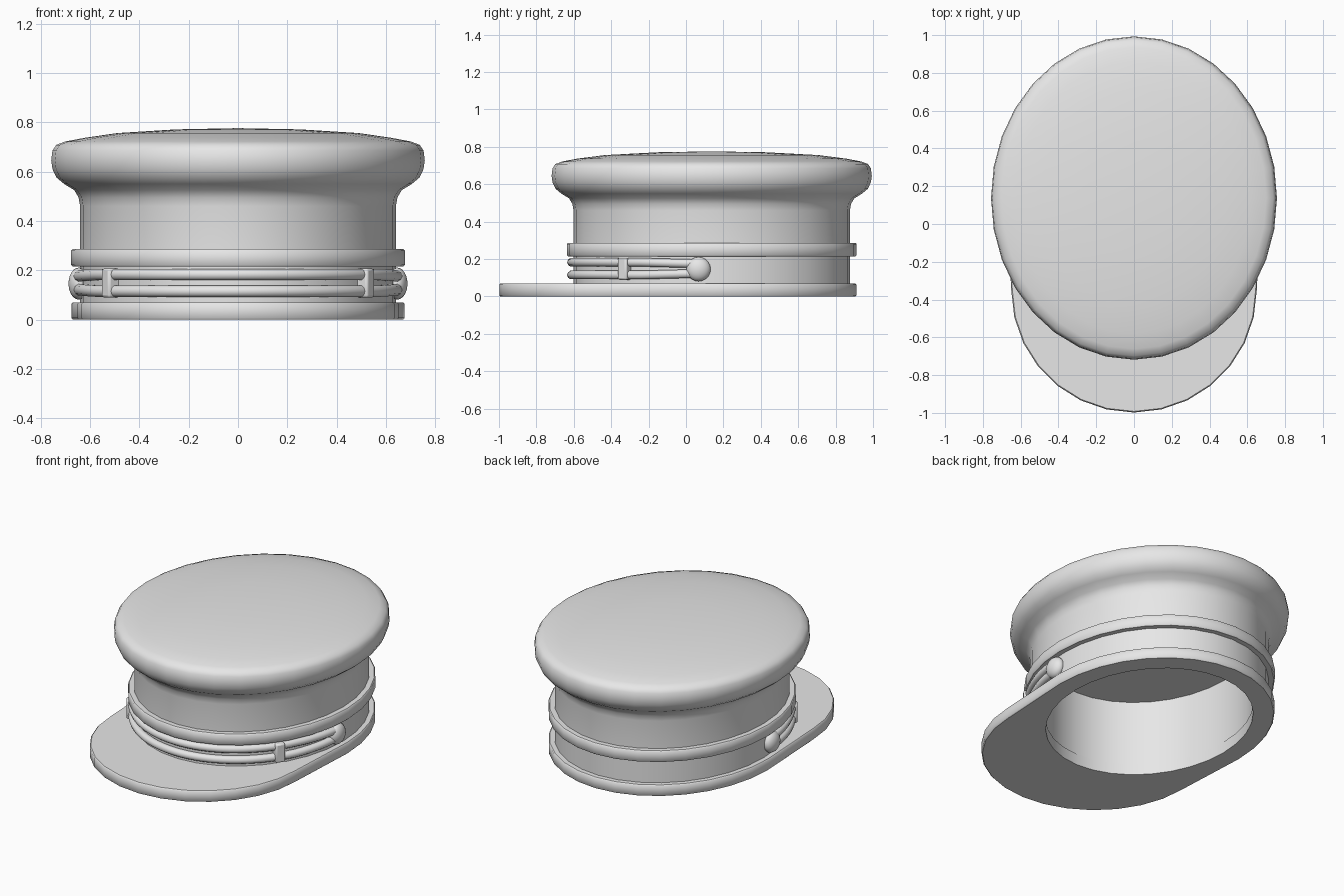
import bpy, bmesh, math

if "Cube" in bpy.data.objects:
    bpy.data.objects.remove(bpy.data.objects["Cube"])

N = 32          # sides of the oval
CY = 0.1375     # centre of the oval in y

grey = bpy.data.materials.new("plain_grey")
grey.diffuse_color = (0.8, 0.8, 0.8, 1)
grey.use_nodes = True
grey.node_tree.nodes["Principled BSDF"].inputs["Base Color"].default_value = grey.diffuse_color


def oval(r, t):
    """Point on the head oval, slightly longer in y than in x."""
    return r * math.cos(t), CY + (r + 0.099 * min(1, r / 0.6)) * math.sin(t)


def finish(ob, angle=45):
    ob.data.materials.clear()
    ob.data.materials.append(grey)
    bpy.ops.object.select_all(action='DESELECT')
    ob.select_set(True)
    bpy.context.view_layer.objects.active = ob
    bpy.ops.object.shade_smooth_by_angle(angle=math.radians(angle))


def loft(name, rings, closed, angle=45):
    """Skin a list of rings; a ring of one point becomes a pole."""
    bm = bmesh.new()
    vs = [[bm.verts.new(p) for p in ring] for ring in rings]
    pairs = list(zip(vs, vs[1:])) + ([(vs[-1], vs[0])] if closed else [])
    for a, b in pairs:
        for i in range(N):
            j = (i + 1) % N
            if len(a) == 1:
                bm.faces.new((a[0], b[j], b[i]))
            elif len(b) == 1:
                bm.faces.new((a[i], a[j], b[0]))
            else:
                bm.faces.new((a[i], a[j], b[j], b[i]))
    bmesh.ops.recalc_face_normals(bm, faces=bm.faces)
    me = bpy.data.meshes.new(name)
    bm.to_mesh(me)
    bm.free()
    ob = bpy.data.objects.new(name, me)
    bpy.context.collection.objects.link(ob)
    finish(ob, angle)
    return ob


def oval_ring(r, z):
    if r == 0:
        return [(0, CY, z)]
    return [(*oval(r, 2 * math.pi * i / N), z) for i in range(N)]


# Hollow body with flared crown
profile = [(0, .48), (.56, .48), (.56, .03), (.64, .03), (.64, .25), (.64, .46),
           (.646, .495), (.664, .525), (.705, .55), (.735, .575), (.752, .61),
           (.757, .645), (.752, .685), (.737, .708), (.70, .722), (.62, .737),
           (.49, .756), (.25, .771), (0, .776)]
loft("crown_and_body", [oval_ring(r, z) for r, z in profile], False)

# Raised upper band
band = [(.62, .215), (.67, .215), (.676, .221), (.676, .28), (.67, .286), (.62, .286)]
loft("upper_band", [oval_ring(r, z) for r, z in band], True)


# Flat base ring that stretches forward into the visor
def base_ring(inset, z):
    pts = []
    for i in range(N):
        if i <= N // 2:
            x, y = oval(.675 - inset, 2 * math.pi * i / N)
        else:
            k = i - N // 2                       # 1..15 round the front
            t = math.pi + math.pi * (k - 1) / (N // 2 - 2)
            x = (.65 - inset) * math.cos(t)
            y = -.35 + (.648 - inset) * math.sin(t)
        pts.append((x, y, z))
    return pts


loft("base_and_visor", [oval_ring(.555, 0), base_ring(.006, 0), base_ring(0, .006),
                        base_ring(0, .064), base_ring(.006, .07),
                        oval_ring(.555, .07)], True)

# Two cords round the front
for name, side in (("upper_cord", 1), ("lower_cord", -1)):
    cu = bpy.data.curves.new(name, 'CURVE')
    cu.dimensions = '3D'
    cu.bevel_depth = .024
    cu.bevel_resolution = 3
    cu.use_fill_caps = True
    sp = cu.splines.new('POLY')
    steps = 48
    sp.points.add(steps)
    for i in range(steps + 1):
        f = -85 + 170 * i / steps
        x, y = oval(.65, math.radians(f - 90))
        spread = .034 - .008 * max(0, (abs(f) - 60) / 25)
        sp.points[i].co = (x, y, .149 + side * spread, 1)
    tmp = bpy.data.objects.new(name + "_path", cu)
    bpy.context.collection.objects.link(tmp)
    bpy.context.view_layer.update()
    me = bpy.data.meshes.new_from_object(tmp.evaluated_get(bpy.context.evaluated_depsgraph_get()))
    bpy.data.objects.remove(tmp)
    ob = bpy.data.objects.new(name, me)
    bpy.context.collection.objects.link(ob)
    finish(ob, 60)

for label, s in (("right", 1), ("left", -1)):
    # Strap slider
    bpy.ops.mesh.primitive_cube_add(size=1, location=(s * .515, -.327, .148),
                                    rotation=(0, 0, s * math.radians(56)))
    ob = bpy.context.object
    ob.name = label + "_slider"
    ob.scale = (.058, .06, .118)
    bpy.ops.object.transform_apply(location=False, rotation=False, scale=True)
    bev = ob.modifiers.new("bevel", 'BEVEL')
    bev.width = .01
    bev.segments = 2
    finish(ob, 50)
    # Domed side button
    bpy.ops.mesh.primitive_uv_sphere_add(segments=20, ring_count=12, radius=1,
                                         location=(s * .645, .067, .146),
                                         rotation=(0, math.radians(90), 0))
    ob = bpy.context.object
    ob.name = label + "_button"
    ob.scale = (.065, .065, .042)
    finish(ob, 60)
